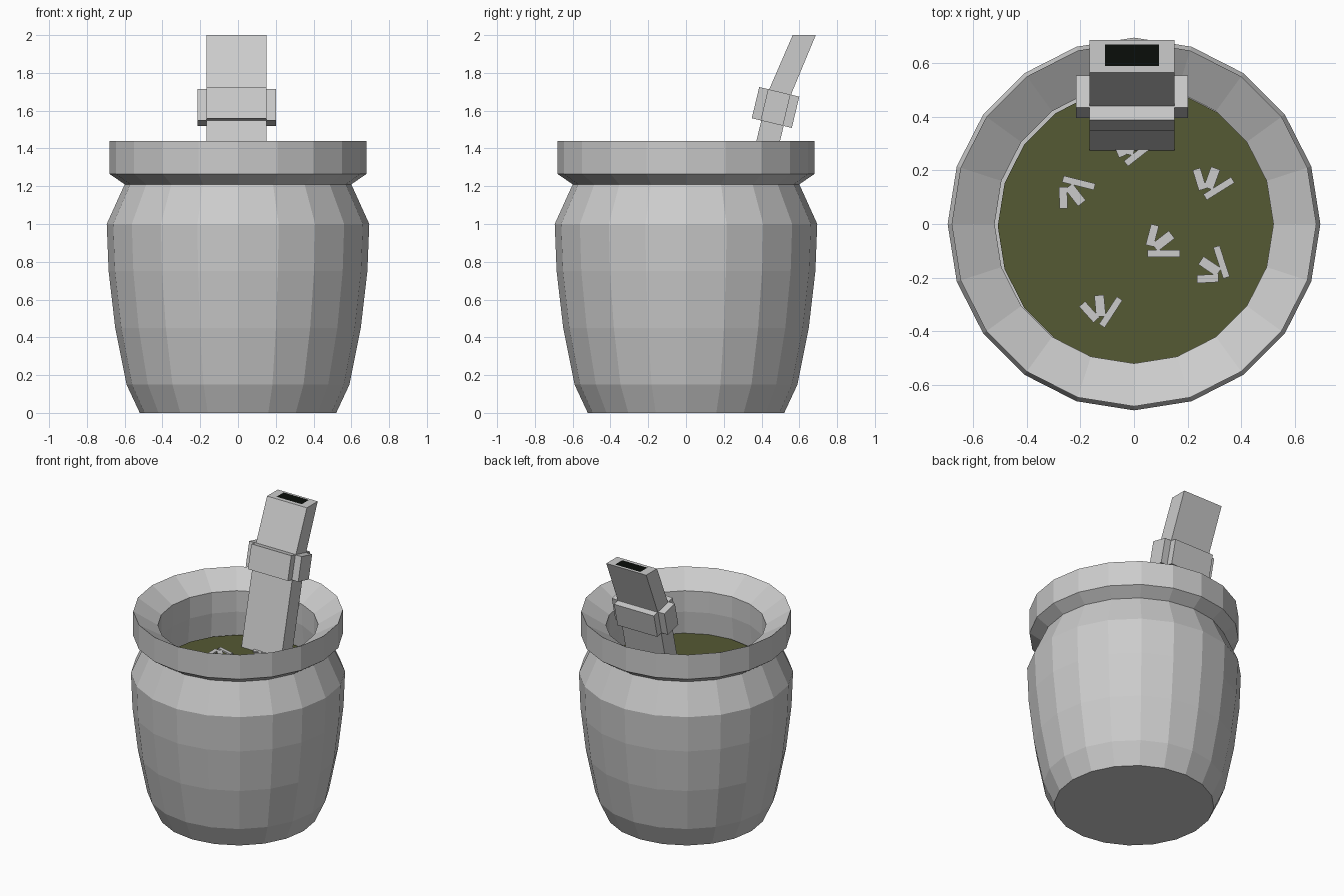
import bpy, bmesh, math
from mathutils import Matrix, Vector

if "Cube" in bpy.data.objects:
    bpy.data.objects.remove(bpy.data.objects["Cube"])

SIDES = 20
CX = -0.0075          # handle centre in x
TILT = math.atan(0.24)


def finish(bm, name, color=None, normals=True):
    if normals:
        bmesh.ops.recalc_face_normals(bm, faces=bm.faces)
    mesh = bpy.data.meshes.new(name)
    bm.to_mesh(mesh)
    bm.free()
    ob = bpy.data.objects.new(name, mesh)
    bpy.context.collection.objects.link(ob)
    if color:
        mat = bpy.data.materials.new(name + "_color")
        mat.diffuse_color = color
        mat.use_nodes = True
        mat.node_tree.nodes["Principled BSDF"].inputs["Base Color"].default_value = mat.diffuse_color
        mesh.materials.append(mat)
    return ob


def lathe(name, profile):
    bm = bmesh.new()
    rings = []
    for r, z in profile:
        rings.append([bm.verts.new((r * math.cos(2 * math.pi * i / SIDES),
                                    r * math.sin(2 * math.pi * i / SIDES), z))
                      for i in range(SIDES)])
    bm.faces.new(rings[0][::-1])
    for a, b in zip(rings, rings[1:]):
        for i in range(SIDES):
            j = (i + 1) % SIDES
            bm.faces.new((a[i], a[j], b[j], b[i]))
    bm.faces.new(rings[-1])
    return finish(bm, name)


def add_box(bm, size, matrix):
    bmesh.ops.create_cube(bm, size=1, matrix=matrix @ Matrix.Diagonal((*size, 1)))


def disc(name, center, radius, color):
    bm = bmesh.new()
    bmesh.ops.create_circle(bm, cap_ends=True, segments=SIDES, radius=radius,
                            matrix=Matrix.Translation(center))
    for f in bm.faces:
        if f.normal.z < 0:
            f.normal_flip()
    return finish(bm, name, color, normals=False)


# Pot: outer wall, flared rim, funnel lip and inner wall
lathe("pot", [(0.52, 0), (0.59, 0.15), (0.65, 0.45), (0.685, 0.75), (0.695, 1.0),
              (0.60, 1.21), (0.68, 1.265), (0.68, 1.44), (0.52, 1.34),
              (0.52, 1.19), (0.54, 1.0)])

# Liquid surface
disc("liquid", (0.012, -0.008, 1.03), 0.52, (0.09, 0.10, 0.033, 1))

# Handle: bent bar, side profile extruded across x
bm = bmesh.new()
outline = [(0.265, 0.99), (0.435, 1.70), (0.565, 2.0),
           (0.687, 2.0), (0.558, 1.69), (0.39, 0.99)]
left, right = [[bm.verts.new((CX + s * 0.158, y, z)) for y, z in outline]
               for s in (-1, 1)]
for i in range(6):
    j = (i + 1) % 6
    bm.faces.new((left[i], left[j], right[j], right[i]))
for side in (left, right):
    bm.faces.new((side[0], side[1], side[4], side[5]))
    bm.faces.new((side[1], side[2], side[3], side[4]))
finish(bm, "handle")

# Collar: front/back plate crossed with a wider side plate
bm = bmesh.new()
place = Matrix.Translation((CX, 0.474, 1.617)) @ Matrix.Rotation(-TILT, 4, 'X')
add_box(bm, (0.316, 0.218, 0.17), place)
add_box(bm, (0.416, 0.122, 0.17), place)
finish(bm, "handle_collar")

# Dark slot on the handle end
bm = bmesh.new()
corners = [(-0.1, 0.59), (0.1, 0.59), (0.1, 0.67), (-0.1, 0.67)]
bm.faces.new([bm.verts.new((CX + x, y, 2.001)) for x, y in corners])
finish(bm, "handle_slot", (0.003, 0.004, 0.003, 1), normals=False)

# Floating herbs: fans of three flat slivers (apex, heading, handedness)
herbs = [(-0.265, 0.168, -14, -1), (0.265, 0.1, 32, 1), (0.05, -0.11, 0, 1),
         (0.345, -0.2, 108, 1), (-0.12, -0.38, 57, 1), (-0.03, 0.225, 38, 1)]
bm = bmesh.new()
for x, y, heading, hand in herbs:
    for turn, start, length, width in ((0, 0, 0.122, 0.025), (38, 0.035, 0.08, 0.036),
                                       (75, 0.03, 0.08, 0.03)):
        place = (Matrix.Translation((x, y, 1.032))
                 @ Matrix.Rotation(math.radians(heading + hand * turn), 4, 'Z')
                 @ Matrix.Translation((start + length / 2, 0, 0)))
        add_box(bm, (length, width, 0.016), place)
finish(bm, "herbs")
